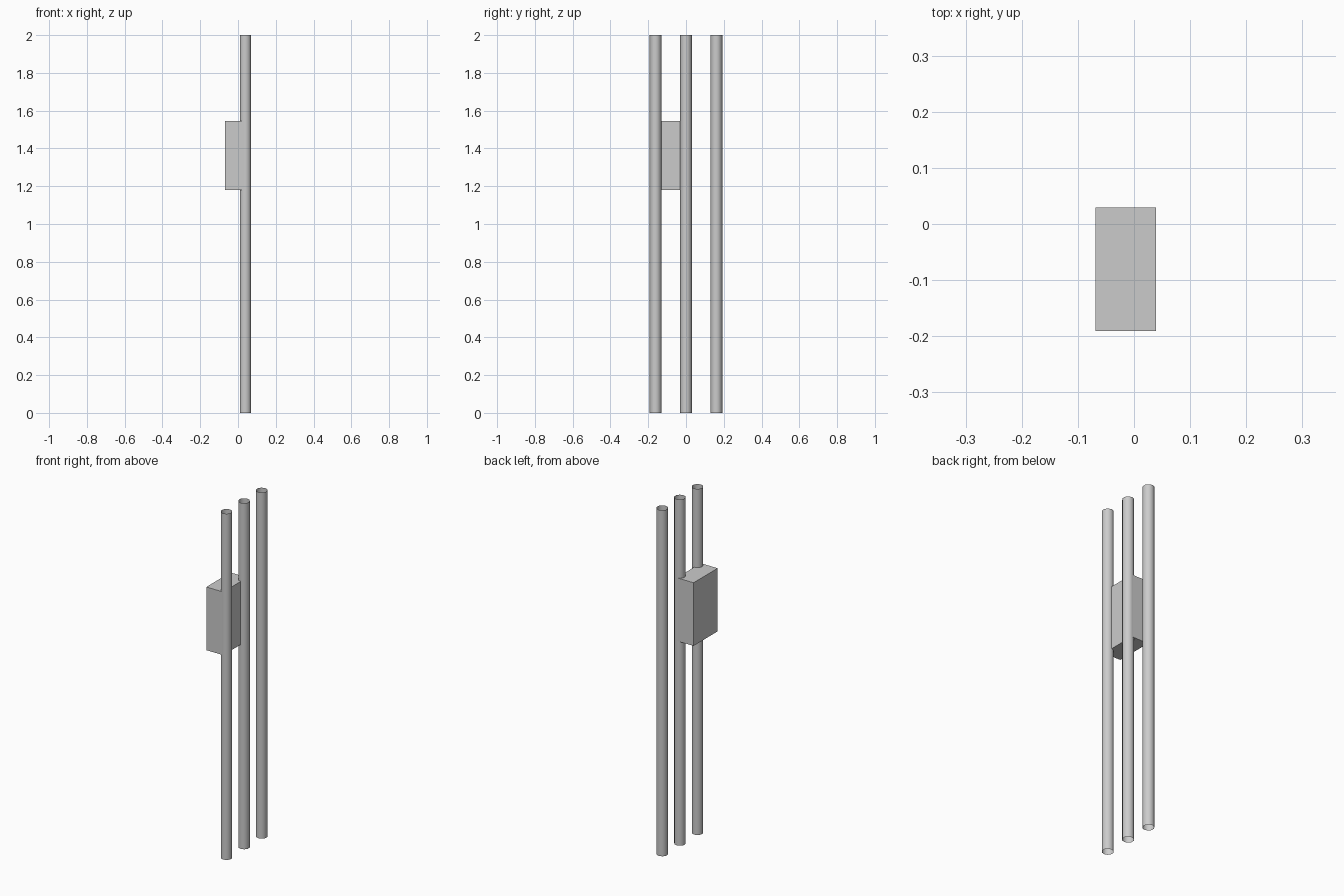
import bpy

cube = bpy.data.objects.get("Cube")
if cube:
    bpy.data.objects.remove(cube, do_unlink=True)

grey = bpy.data.materials.new("light_grey")
grey.use_nodes = True
grey.diffuse_color = (0.6, 0.6, 0.6, 1)
grey.node_tree.nodes["Principled BSDF"].inputs["Base Color"].default_value = (0.6, 0.6, 0.6, 1)

PIPE_X = 0.039
SPACING = 0.161
RADIUS = 0.031


def finish(name):
    obj = bpy.context.object
    obj.name = name
    obj.data.materials.append(grey)
    return obj


# Three tall open-ended conduits in a row
for name, row in (("front_pipe", -1), ("middle_pipe", 0), ("back_pipe", 1)):
    bpy.ops.mesh.primitive_cylinder_add(vertices=10, radius=RADIUS, depth=2,
                                        end_fill_type='NOTHING',
                                        location=(PIPE_X, row * SPACING, 1))
    finish(name)
    bpy.ops.object.shade_smooth()

# Junction box behind the front and middle pipes
bpy.ops.mesh.primitive_cube_add(size=1, location=(-0.015, -SPACING / 2, 1.363))
box = finish("junction_box")
box.scale = (0.108, 0.22, 0.365)
bpy.ops.object.transform_apply(location=False, rotation=False, scale=True)
